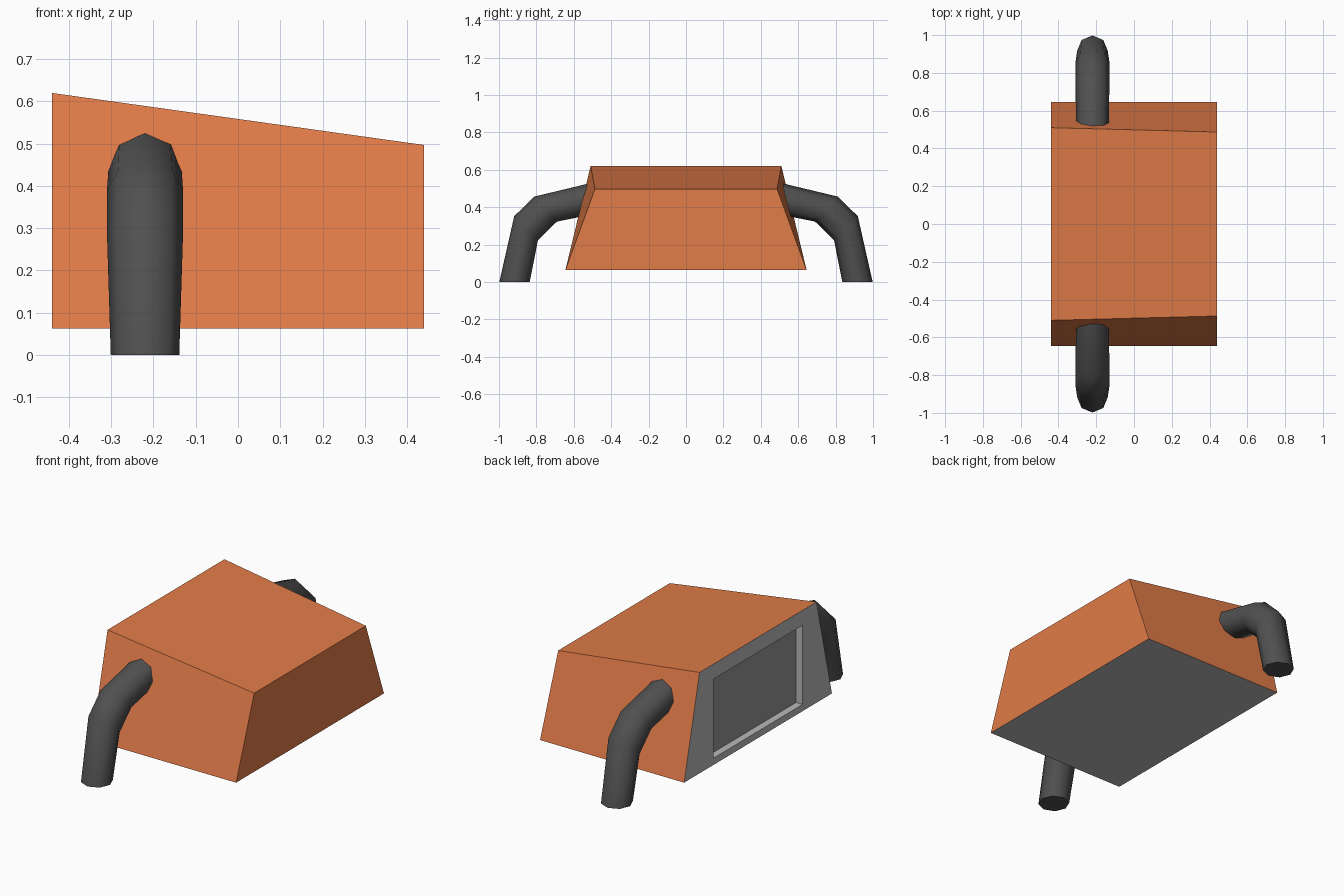
import bpy, bmesh, math
from mathutils import Vector

if "Cube" in bpy.data.objects:
    bpy.data.objects.remove(bpy.data.objects["Cube"])


def material(name, r, g, b):
    m = bpy.data.materials.new(name)
    m.diffuse_color = (r, g, b, 1)
    m.use_nodes = True
    m.node_tree.nodes["Principled BSDF"].inputs["Base Color"].default_value = m.diffuse_color
    return m


orange = material("orange", 0.75, 0.2, 0.065)
grey = material("grey", 0.48, 0.48, 0.48)
panel_grey = material("panel_grey", 0.3, 0.3, 0.3)
dark = material("dark_rubber", 0.08, 0.08, 0.08)


def add_object(name, bm, mats):
    bmesh.ops.recalc_face_normals(bm, faces=bm.faces[:])
    me = bpy.data.meshes.new(name)
    bm.to_mesh(me)
    bm.free()
    for m in mats:
        me.materials.append(m)
    ob = bpy.data.objects.new(name, me)
    bpy.context.collection.objects.link(ob)
    return ob


# Housing: tapered wedge with a grey underside and a recessed grey end
bm = bmesh.new()
bmesh.ops.create_cube(bm, size=1)
for v in bm.verts:
    x, y = math.copysign(0.44, v.co.x), math.copysign(1, v.co.y)
    if v.co.z < 0:
        v.co = (x, y * 0.645, 0.063)
    elif x < 0:
        v.co = (x, y * 0.51, 0.62)
    else:
        v.co = (x, y * 0.487, 0.497)
bm.normal_update()
for f in bm.faces:
    if f.normal.z < -0.9:
        f.material_index = 1
end = next(f for f in bm.faces if f.normal.x < -0.9)
end.material_index = 1

# Rectangular recess in the grey end
bmesh.ops.inset_individual(bm, faces=[end], thickness=0.05)
for v in end.verts:
    v.co = (-0.44, math.copysign(0.39, v.co.y), 0.10 if v.co.z < 0.34 else 0.537)
floor = bmesh.ops.extrude_discrete_faces(bm, faces=[end])["faces"][0]
floor.material_index = 2
bmesh.ops.translate(bm, verts=floor.verts[:], vec=(0.04, 0, 0))
add_object("housing", bm, [orange, grey, panel_grey])

# Bent tube arms: rings as (y, z, radius, tilt of the ring from level)
rings = [(0.917, 0.0, 0.081, 0), (0.855, 0.288, 0.09, 45),
         (0.75, 0.39, 0.09, 48), (0.42, 0.463, 0.085, 78)]
SIDES = 8


def arm(name, side):
    bm = bmesh.new()
    loops = []
    for y, z, r, tilt in rings:
        t = math.radians(tilt)
        out = Vector((0, math.cos(t), math.sin(t)))
        loop = []
        for i in range(SIDES):
            a = 2 * math.pi * i / SIDES
            p = Vector((-0.22, y, z)) + out * r * math.cos(a) + Vector((r * math.sin(a), 0, 0))
            loop.append(bm.verts.new((p.x, p.y * side, p.z)))
        loops.append(loop)
    for a, b in zip(loops, loops[1:]):
        for i in range(SIDES):
            j = (i + 1) % SIDES
            bm.faces.new((a[i], a[j], b[j], b[i]))
    bm.faces.new(loops[0])
    bm.faces.new(loops[-1])
    ob = add_object(name, bm, [dark])
    bpy.ops.object.select_all(action='DESELECT')
    ob.select_set(True)
    bpy.context.view_layer.objects.active = ob
    bpy.ops.object.shade_smooth_by_angle(angle=math.radians(55))


arm("front_arm", -1)
arm("back_arm", 1)
